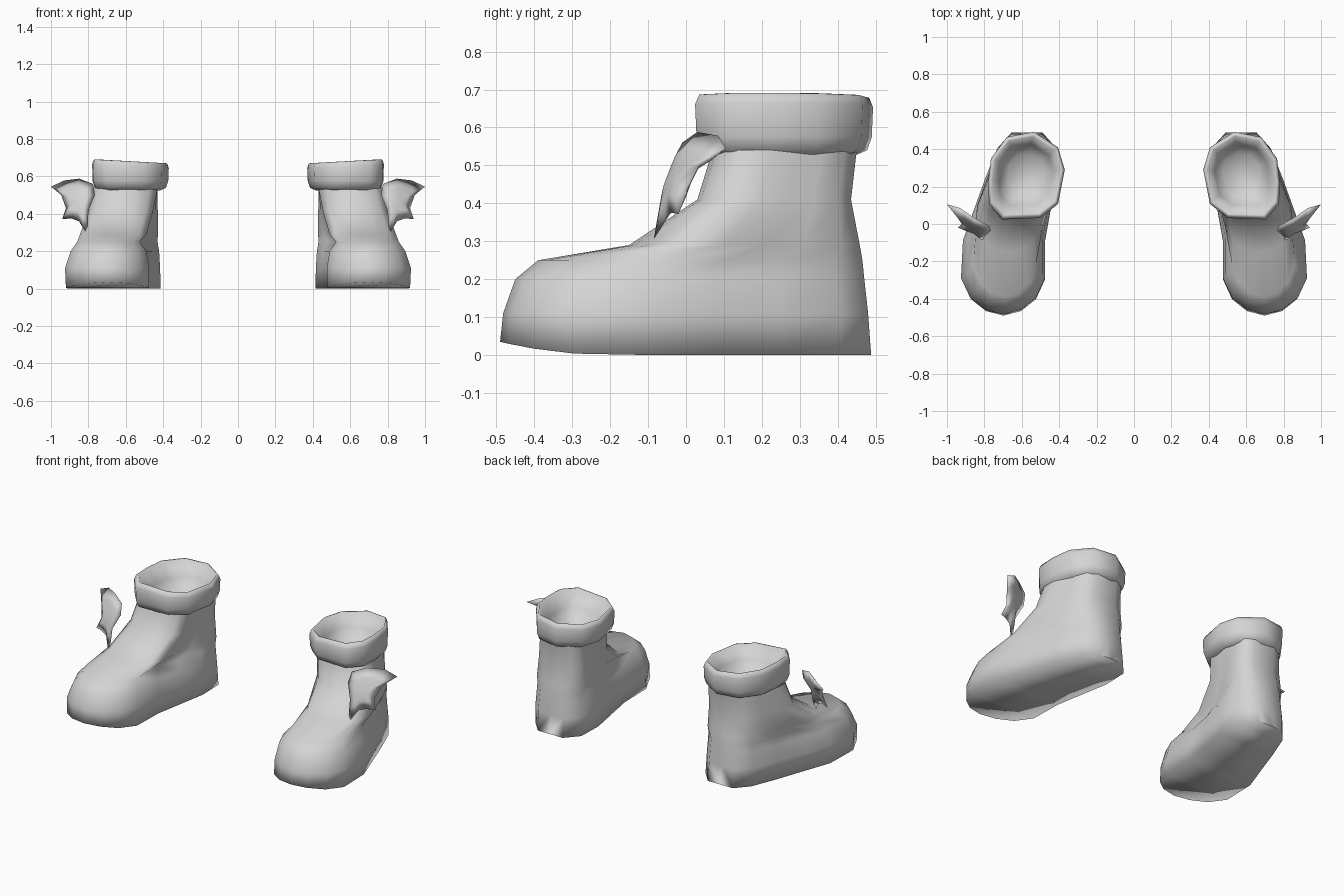
import bpy, bmesh

cube = bpy.data.objects.get("Cube")
if cube:
    bpy.data.objects.remove(cube, do_unlink=True)

GREY = (0.66, 0.66, 0.66, 1)
grey = bpy.data.materials.new("plain_grey")
grey.use_nodes = True
grey.diffuse_color = GREY
grey.node_tree.nodes["Principled BSDF"].inputs["Base Color"].default_value = GREY


def make_object(name, verts, faces, side):
    """Smooth mesh object; side = 1 is left (+x), -1 is the mirrored right."""
    bm = bmesh.new()
    vs = [bm.verts.new((side * x, y, z)) for x, y, z in verts]
    for f in faces:
        bm.faces.new([vs[i] for i in f])
    bmesh.ops.recalc_face_normals(bm, faces=bm.faces)
    for f in bm.faces:
        f.smooth = True
    mesh = bpy.data.meshes.new(name)
    bm.to_mesh(mesh)
    bm.free()
    mesh.materials.append(grey)
    obj = bpy.data.objects.new(name, mesh)
    bpy.context.collection.objects.link(obj)


def loft(count, rings):
    """Quads joining consecutive rings of equal size."""
    return [(r * count + i, r * count + (i + 1) % count,
             (r + 1) * count + (i + 1) % count, (r + 1) * count + i)
            for r in range(rings - 1) for i in range(count)]


def blend(a, b, u, start, length):
    """Value a up to u = start, then a straight change to b."""
    return a + (b - a) * min(max((u - start) / length, 0), 1)


# Boot outline from toe (u = 0) to heel (u = 1); v is the share of half width
HALF = [(0, 0), (0.025, 0.42), (0.09, 0.78), (0.20, 1), (0.41, 1), (0.58, 1),
        (0.76, 1), (0.92, 0.92), (1, 0.5), (1, 0)]
OUTLINE = HALF + [(u, -v) for u, v in HALF[-2:0:-1]]

# z, toe y, heel y, inner/outer x at the toe, inner/outer x at the heel
LEVELS = [
    (0.00, -0.49, 0.488, 0.475, 0.92, 0.405, 0.74),
    (0.11, -0.482, 0.48, 0.475, 0.925, 0.408, 0.745),
    (0.20, -0.45, 0.47, 0.49, 0.895, 0.412, 0.74),
    (0.25, -0.39, 0.465, 0.525, 0.86, 0.417, 0.735),
    (0.29, -0.15, 0.458, 0.49, 0.845, 0.42, 0.73),
    (0.41, 0.03, 0.435, 0.455, 0.80, 0.425, 0.72),
    (0.54, 0.07, 0.45, 0.43, 0.77, 0.435, 0.70),
]


def boot():
    verts = []
    for level, (z, yf, yb, inf, outf, inb, outb) in enumerate(LEVELS):
        for u, v in OUTLINE:
            inner = blend(inf, inb, u, 0.41, 0.4)
            outer = blend(outf, outb, u, 0.38, 0.52)
            lift = 0.035 * max(0, 1 - u / 0.3) ** 2 if level == 0 else 0
            verts.append(((inner + outer) / 2 + v * (outer - inner) / 2,
                          yf + (yb - yf) * u, z + lift))
    n = len(OUTLINE)
    faces = loft(n, len(LEVELS))
    # Sole made of strips across the foot
    faces.append((0, 1, n - 1))
    faces += [(i, i + 1, n - i - 1, n - i) for i in range(1, n // 2 - 1)]
    faces.append((n // 2 - 1, n // 2, n // 2 + 1))
    return verts, faces


# Cuff outline from above, and its profile from bottom edge over the rim into the bowl
CUFF = [(0.535, 0.493), (0.406, 0.41), (0.37, 0.29), (0.406, 0.107), (0.50, 0.032),
        (0.706, 0.024), (0.775, 0.107), (0.78, 0.22), (0.765, 0.35), (0.68, 0.465)]
CUFF_PROFILE = [(0.78, 0.525), (0.93, 0.54), (0.985, 0.575), (1.0, 0.655),
                (0.955, 0.68), (0.90, 0.681), (0.70, 0.60), (0.48, 0.53)]


def cuff():
    cx, cy = 0.575, 0.27
    verts = [(cx + (x - cx) * s, cy + (y - cy) * s,
              z + (0.05 * (x - cx) if z > 0.6 else 0))
             for s, z in CUFF_PROFILE for x, y in CUFF]
    n, r = len(CUFF), len(CUFF_PROFILE)
    return verts, loft(n, r) + [tuple(range((r - 1) * n, r * n))]


# Scalloped wing rim, and the middle of the wing
WING = [(1.0, 0.105, 0.545), (0.93, 0.085, 0.578), (0.85, 0.03, 0.588),
        (0.775, -0.01, 0.56), (0.765, -0.035, 0.50), (0.80, -0.065, 0.42),
        (0.802, -0.08, 0.335), (0.817, -0.085, 0.305), (0.85, -0.055, 0.36),
        (0.89, -0.04, 0.375), (0.94, -0.02, 0.372), (0.92, 0.0, 0.43),
        (0.945, 0.035, 0.50)]
WING_MID = (0.858, -0.012, 0.48)


def wing():
    def inset(offset):
        return [(mx + (x - mx) * 0.55, my + (y - my) * 0.55 + offset, mz + (z - mz) * 0.55)
                for (x, y, z), (mx, my, mz) in ((p, WING_MID) for p in WING)]
    n = len(WING)
    verts = inset(-0.018) + WING + inset(0.018)
    mx, my, mz = WING_MID
    verts += [(mx, my - 0.02, mz), (mx, my + 0.02, mz)]
    faces = loft(n, 3)
    for start, mid in ((0, 3 * n), (2 * n, 3 * n + 1)):
        faces += [(start + i, start + (i + 1) % n, mid) for i in range(n)]
    return verts, faces


# Matching pair
for side, label in ((1, "left"), (-1, "right")):
    for part, build in (("boot", boot), ("cuff", cuff), ("wing", wing)):
        make_object(f"{label}_{part}", *build(), side)
